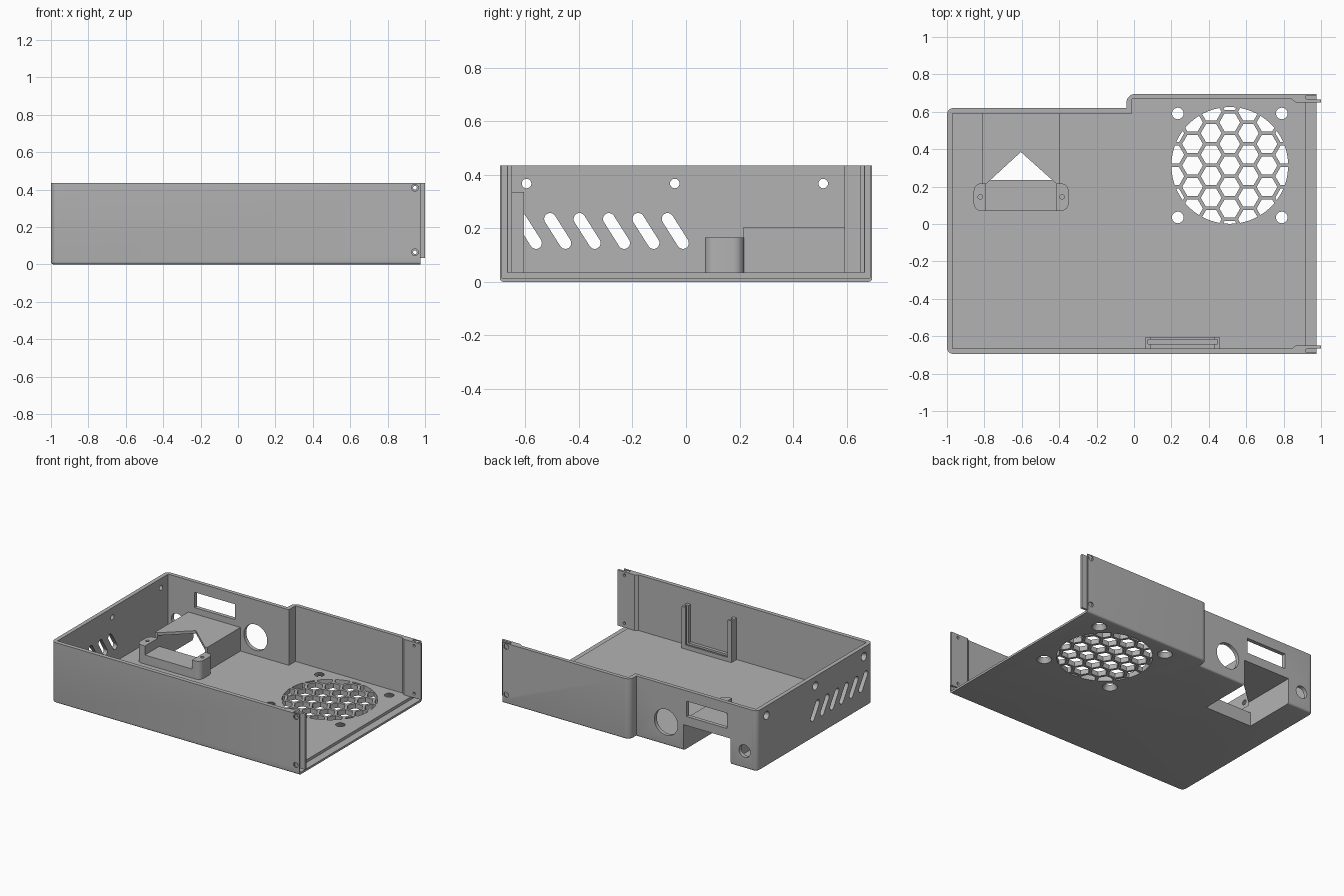
import bpy, bmesh
from math import pi, sin, cos, sqrt
from mathutils import Vector, Matrix

cube = bpy.data.objects.get("Cube")
if cube:
    bpy.data.objects.remove(cube, do_unlink=True)

grey = bpy.data.materials.new("plain grey")
grey.use_nodes = True
grey.diffuse_color = (0.45, 0.45, 0.45, 1)
grey.node_tree.nodes["Principled BSDF"].inputs["Base Color"].default_value = grey.diffuse_color

H, FLOOR = 0.435, 0.035
PLACE = {"x": lambda a, b, h: (h, a, b),
         "y": lambda a, b, h: (a, h, b),
         "z": lambda a, b, h: (a, b, h)}


def prism(bm, pts, axis, lo, hi):
    """Extrude a flat outline along an axis."""
    put = PLACE[axis]
    low = [bm.verts.new(put(a, b, lo)) for a, b in pts]
    top = [bm.verts.new(put(a, b, hi)) for a, b in pts]
    faces = [bm.faces.new(low), bm.faces.new(top)]
    for i in range(len(pts)):
        j = (i + 1) % len(pts)
        faces.append(bm.faces.new((low[i], low[j], top[j], top[i])))
    bmesh.ops.recalc_face_normals(bm, faces=faces)


def rect(a0, a1, b0, b1):
    return [(a0, b0), (a1, b0), (a1, b1), (a0, b1)]


def circle(a, b, r, n=32):
    return [(a + r * cos(2 * pi * i / n), b + r * sin(2 * pi * i / n)) for i in range(n)]


def rounded(corners, n=8):
    """Outline from (a, b, radius) right-angled corners."""
    out = []
    for i, (a, b, r) in enumerate(corners):
        p = Vector((a, b))
        if r == 0:
            out.append((a, b))
            continue
        u = (Vector(corners[i - 1][:2]) - p).normalized()
        v = (Vector(corners[(i + 1) % len(corners)][:2]) - p).normalized()
        c = p + (u + v) * r
        for k in range(n + 1):
            t = k / n * pi / 2
            out.append(tuple(c - v * r * cos(t) - u * r * sin(t)))
    return out


def capsule(p, q, r, n=10):
    p, q = Vector(p), Vector(q)
    d = (q - p).normalized()
    e = Vector((-d.y, d.x))
    arc = [k * pi / n for k in range(n + 1)]
    return ([tuple(q + r * (d * sin(t) - e * cos(t))) for t in arc] +
            [tuple(p + r * (e * cos(t) - d * sin(t))) for t in arc])


def cone(bm, centre, r1, r2, depth, rot=Matrix()):
    bmesh.ops.create_cone(bm, cap_ends=True, segments=32, radius1=r1, radius2=r2,
                          depth=depth, matrix=Matrix.Translation(centre) @ rot)


def finish(bm, name):
    me = bpy.data.meshes.new(name)
    bm.to_mesh(me)
    bm.free()
    ob = bpy.data.objects.new(name, me)
    bpy.context.scene.collection.objects.link(ob)
    me.materials.append(grey)
    return ob


def part(name, *prisms):
    bm = bmesh.new()
    for p in prisms:
        prism(bm, *p)
    return finish(bm, name)


def boolean(ob, cutter, op="DIFFERENCE"):
    """Bake a boolean and drop its cutter."""
    m = ob.modifiers.new("cut", "BOOLEAN")
    m.object, m.operation, m.solver = cutter, op, "EXACT"
    dg = bpy.context.evaluated_depsgraph_get()
    me = bpy.data.meshes.new_from_object(ob.evaluated_get(dg))
    ob.modifiers.clear()
    ob.data = me
    bpy.data.objects.remove(cutter, do_unlink=True)


# Case: solid block with rounded corners and lower edge
X1, Y1, STEP = 0.975, 0.695, 0.62
bm = bmesh.new()
prism(bm, rounded([(-1, -Y1, .035), (X1, -Y1, 0), (X1, Y1, 0), (-.04, Y1, .045),
                   (-.04, STEP, 0), (-1, STEP, .035)]), "z", 0, H)
rim = [e for e in bm.edges if all(v.co.z < .001 for v in e.verts)
       and not all(v.co.x > X1 - .001 for v in e.verts)]
bmesh.ops.bevel(bm, geom=rim, offset=.014, segments=4, profile=.5, affect="EDGES")
case = finish(bm, "case")

# Hollow out the inside, leaving the far end open
boolean(case, part("hollow", ([(-.97, -.665), (1.1, -.665), (1.1, .667), (-.01, .667),
                               (-.01, .592), (-.97, .592)], "z", FLOOR, 1)))
# Lid ledge and slide grooves at the open end
boolean(case, part("ledge", (rect(.92, 1.1, -.687, .687), "z", .015, 1)))

# Inlet recess, socket holes and vent slots
cuts = [(rect(-.79, -.415, .235, 1), "z", -.1, .185),
        (rect(-.76, -.44, .25, .36), "y", .5, .65),
        (circle(-.275, .165, .093, 48), "y", .5, .65),
        (circle(-.9, .125, .045), "y", .5, .65)]
for k in range(6):
    y = -.617 + k * .1097
    cuts.append((capsule((y, .235), (y + .057, .145), .022), "x", -1.1, -.9))
for z in (.065, .41):
    cuts.append((circle(.946, z, .018), "y", -.8, .8))
boolean(case, part("openings", *cuts))

# Countersunk screw holes in the end wall and around the fan
FX, FY = .512, .313
bm = bmesh.new()
for y in (-.595, -.042, .512):
    cone(bm, (-.985, y, .367), .03, .017, .034, Matrix.Rotation(pi / 2, 4, "Y"))
for sx in (-1, 1):
    for sy in (-1, 1):
        cone(bm, (FX + sx * .278, FY + sy * .278, .0175), .05, .03, .039)
boolean(case, finish(bm, "countersinks"))

# Honeycomb fan grille: hexagons trimmed to a disc, then cut from the floor
PITCH, HEX = .115, .0555
cells = []
for i in range(-4, 5):
    for j in range(-4, 5):
        x, y = i * PITCH * sqrt(3) / 2, (j + (i % 2) / 2) * PITCH
        if x * x + y * y < .36 ** 2:
            cells.append((circle(FX + x, FY + y, HEX, 6), "z", -.05, .1))
grille = part("grille", *cells)
boolean(grille, part("disc", (circle(FX, FY, .312, 96), "z", -.03, .08)), "INTERSECT")
boolean(case, grille)

# Lid guide tabs on both long walls, each with two screw holes
for s, name in ((-1, "front_tab"), (1, "back_tab")):
    outline = [(.84, s * .668), (.865, s * .65), (1, s * .65), (1, s * .666), (.92, s * .668)]
    tab = part(name, (outline, "z", FLOOR, H))
    boolean(tab, part("tab_holes", *[(circle(.946, z, .01, 20), "y", -.8, .8)
                                     for z in (.065, .41)]))

# Inlet hood: notched roof and two side walls
part("inlet_hood",
     ([(-.81, .595), (-.81, .215), (-.79, .215), (-.605, .385), (-.415, .215),
       (-.395, .215), (-.395, .595)], "z", .185, .205),
     (rect(-.81, -.79, .215, .595), "z", .01, .185),
     (rect(-.415, -.395, .215, .595), "z", .01, .185))

# Inlet mount: saddle with two drilled ears
mount = part("inlet_mount", (rounded([(-.857, .07, .04), (-.35, .07, .04),
                                      (-.35, .217, .04), (-.857, .217, .04)]),
                             "z", FLOOR - .005, .165))
boolean(mount, part("saddle", (rect(-.79, -.415, 0, .3), "z", .1, .3),
                    (circle(-.822, .145, .012, 20), "z", .06, .3),
                    (circle(-.385, .145, .012, 20), "z", .06, .3)))
part("mount_back", (rect(-.79, -.415, .21, .235), "z", .01, .1))


# Board holder: U-shaped channel on the front wall
def u_shape(t, x0=.062, x1=.458, z0=FLOOR, z1=.335):
    return [(x0, z1), (x0, z0), (x1, z0), (x1, z1), (x1 - t, z1), (x1 - t, z0 + t),
            (x0 + t, z0 + t), (x0 + t, z1)]


part("board_holder", (u_shape(.03), "y", -.666, -.642),
     (u_shape(.012), "y", -.642, -.618), (u_shape(.03), "y", -.618, -.605))

# Smooth the rounded surfaces and keep edges sharp
for ob in bpy.context.scene.objects:
    if ob.type == "MESH" and ob.data.materials and ob.data.materials[0] == grey:
        bpy.ops.object.select_all(action="DESELECT")
        ob.select_set(True)
        bpy.context.view_layer.objects.active = ob
        bpy.ops.object.shade_smooth_by_angle(angle=pi / 6)
